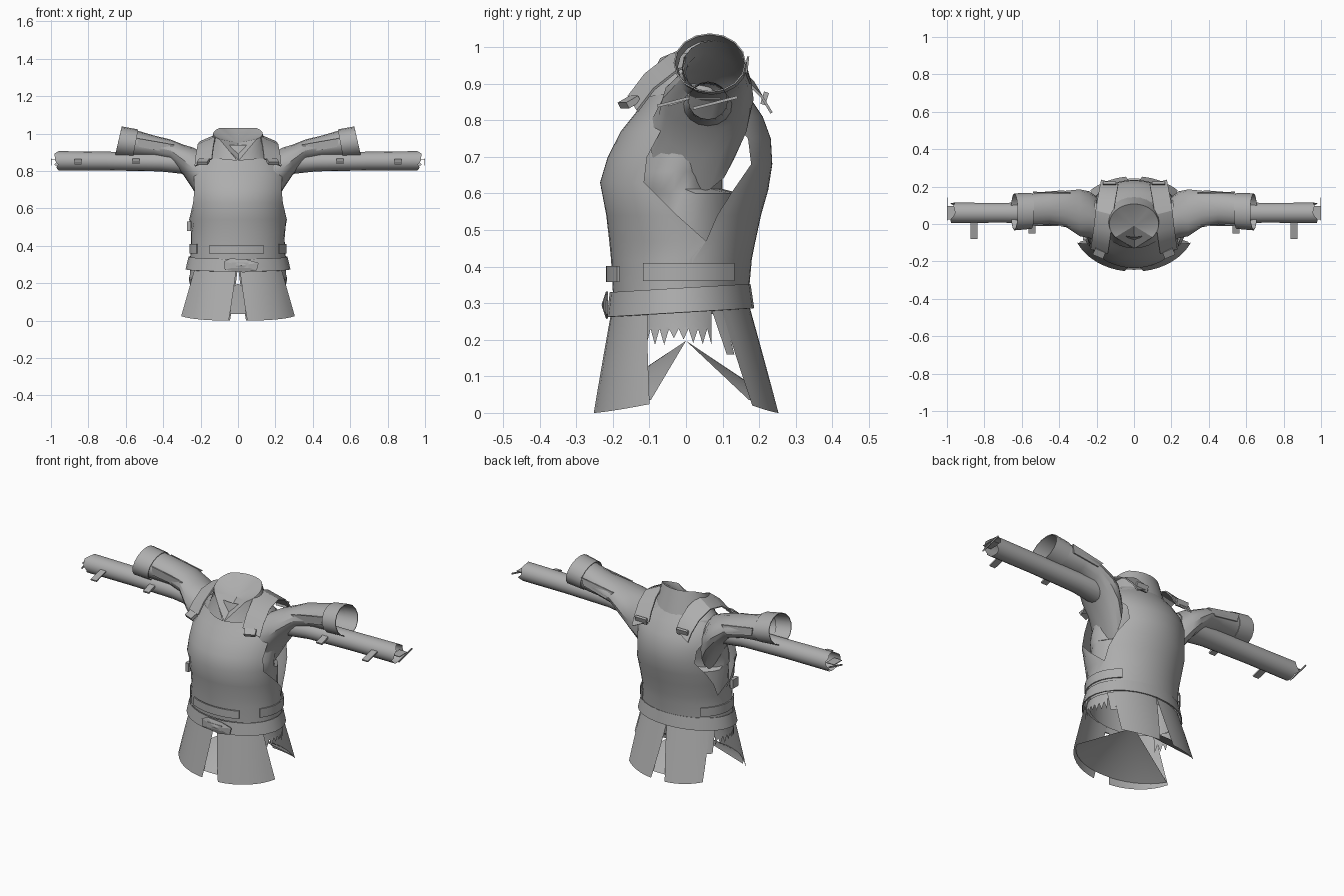
import bpy, math, random
from math import sin, cos, pi
from mathutils import Vector

random.seed(4)
cube = bpy.data.objects.get("Cube")
if cube:
    bpy.data.objects.remove(cube)

grey = bpy.data.materials.new("plain grey")
grey.use_nodes = True
grey.diffuse_color = (0.42, 0.42, 0.42, 1)
bsdf = grey.node_tree.nodes["Principled BSDF"]
bsdf.inputs["Base Color"].default_value = grey.diffuse_color
bsdf.inputs["Roughness"].default_value = 0.8


def build(name, verts, faces, mirror=False, thick=0, angle=30):
    mesh = bpy.data.meshes.new(name)
    mesh.from_pydata([tuple(v) for v in verts], [], faces)
    mesh.materials.append(grey)
    obj = bpy.data.objects.new(name, mesh)
    bpy.context.collection.objects.link(obj)
    bpy.ops.object.select_all(action='DESELECT')
    obj.select_set(True)
    bpy.context.view_layer.objects.active = obj
    if thick:
        mod = obj.modifiers.new("thickness", 'SOLIDIFY')
        mod.thickness, mod.offset = thick, 0
        bpy.ops.object.modifier_apply(modifier=mod.name)
    bpy.ops.object.shade_smooth_by_angle(angle=math.radians(angle))
    if mirror:
        obj.modifiers.new("mirror", 'MIRROR')
    return obj


def sheet(name, rows, closed=False, **kw):
    """Skin a list of equal-length point rows."""
    n = len(rows[0])
    faces = []
    for r in range(len(rows) - 1):
        for i in range(n if closed else n - 1):
            j = (i + 1) % n
            faces.append((r * n + i, r * n + j, r * n + n + j, r * n + n + i))
    return build(name, [p for row in rows for p in row], faces, **kw)


def around(a, z, rx, front, back):
    """Point on an upright oval; angle 0 faces the front."""
    return Vector((rx * sin(a), (front + back) / 2 - (back - front) / 2 * cos(a), z))


def arc(a0, a1, n, z, rx, front, back):
    return [around(a0 + (a1 - a0) * i / (n - 1), z, rx, front, back) for i in range(n)]


def hoop(z, rx, front, back, n=28):
    return arc(0, 2 * pi * (n - 1) / n, n, z, rx, front, back)


def sleeve_ring(x, cy, low, high, ry, tilt=0, n=16):
    """Oval ring across an arm, leaning by tilt."""
    mid, rz = (low + high) / 2, (high - low) / 2
    return [Vector((x - tilt * sin(2 * pi * i / n), cy + ry * cos(2 * pi * i / n),
                    mid + rz * sin(2 * pi * i / n))) for i in range(n)]


def box(name, center, size, tilt=0, turn=0, mirror=True):
    verts = []
    for sx in (-1, 1):
        for sy in (-1, 1):
            for sz in (-1, 1):
                v = Vector((sx * size[0], sy * size[1], sz * size[2])) / 2
                y, z = v.y * cos(tilt) - v.z * sin(tilt), v.y * sin(tilt) + v.z * cos(tilt)
                x, y = v.x * cos(turn) - y * sin(turn), v.x * sin(turn) + y * cos(turn)
                verts.append(Vector(center) + Vector((x, y, z)))
    faces = [(0, 1, 3, 2), (4, 6, 7, 5), (0, 4, 5, 1), (2, 3, 7, 6), (0, 2, 6, 4), (1, 5, 7, 3)]
    return build(name, verts, faces, mirror=mirror)


# Inner shirt, closing in to the neck
sheet("shirt", [hoop(*r) for r in [
    (.27, .24, -.18, .155), (.4, .235, -.18, .15), (.5, .235, -.18, .15),
    (.6, .235, -.17, .15), (.612, .235, -.165, .1), (.66, .235, -.16, .1),
    (.74, .235, -.14, .15), (.82, .235, -.1, .16), (.89, .2, -.085, .15),
    (.94, .13, -.07, .12)]], closed=True)

# Front plate: z, half width, front, back, half angle
sheet("breast_plate", [arc(-a, a, 23, z, rx, f, b) for z, rx, f, b, a in [
    (.33, .255, -.2, .172, 1.6), (.42, .25, -.205, .18, 1.75), (.47, .252, -.21, .19, 1.9),
    (.54, .262, -.218, .2, 1.5), (.63, .272, -.235, .22, 1.08), (.7, .272, -.214, .23, 1.03),
    (.77, .265, -.178, .22, 1.1), (.82, .25, -.138, .2, 1.25), (.87, .21, -.105, .16, 1.4)]])

# Back plate, standing off the shirt
sheet("back_plate", [arc(pi - a, pi + a, 21, z, rx, f, b) for z, rx, f, b, a in [
    (.33, .255, -.2, .172, 1.6), (.42, .25, -.205, .18, 1.45), (.47, .252, -.21, .19, 1.24),
    (.54, .262, -.22, .205, 1.12), (.61, .27, -.23, .225, .95), (.68, .272, -.23, .236, .72),
    (.75, .265, -.2, .232, .78), (.81, .25, -.16, .21, 1.05), (.87, .215, -.11, .17, 1.3),
    (.93, .14, -.07, .125, 1.4)]])

# Collar with a V opening, and a sunken lining
upper, lower, middle = [], [], []
for i in range(29):
    t = i / 28
    a = .85 + (2 * pi - 1.7) * t
    top = around(a, min(1.03, 1.0 - .045 * cos(a)), .132, -.107, .107)
    base = around(.02 + (2 * pi - .04) * t, .855 + .03 * sin(pi * t), .17, -.13, .15)
    upper.append(top)
    lower.append(base)
    middle.append(top.lerp(base, .5))
sheet("collar", [lower, middle, upper])
build("collar_lining", upper + [Vector((0, -.01, .95))], [(i, i + 1, 29) for i in range(28)])
build("throat_panel", [lower[0], middle[0], upper[0], (0, -.01, .95), upper[-1], middle[-1]],
      [(0, 1, 3), (1, 2, 3), (0, 3, 5), (5, 3, 4)])

# Shoulder straps and their end tabs
path = [(.185, -.145, .845), (.178, -.1, .905), (.168, -.03, .96), (.158, .06, .975),
        (.145, .14, .94), (.135, .195, .885), (.13, .222, .84)]
sheet("shoulder_strap", [[Vector(p) + Vector((s * .046, s * .012, -s * .02)) for s in (-1, 0, 1)]
                         for p in path], mirror=True, thick=.007)
box("strap_front_tab", (.185, -.155, .85), (.06, .04, .018), .5, .4)
box("strap_back_tab", (.13, .215, .86), (.07, .014, .035), -.3)

# Upper sleeve, its cuff and the overlapping seam flaps
sheet("upper_sleeve", [sleeve_ring(*r) for r in [
    (.19, .02, .6, .9, .12), (.24, .05, .7, .925, .125), (.29, .06, .775, .94, .125),
    (.36, .08, .85, .968, .098), (.45, .085, .87, .99, .086), (.56, .075, .875, 1.018, .086, .015)]],
    closed=True, mirror=True)
sheet("sleeve_cuff", [sleeve_ring(*r) for r in [
    (.548, .07, .872, 1.02, .094, .014), (.64, .065, .878, 1.036, .097, .018)]],
    closed=True, mirror=True, thick=.004)
for k, y in enumerate((-.008, .165)):
    build("sleeve_fold_%d" % (k + 1), [(.34, y, .94), (.54, y + .005, .975), (.53, y, .93),
          (.38, y + .012, .9)], [(0, 1, 2, 3)], mirror=True, thick=.006)

# Forearm tube with a frayed end and a thin wrist clip
fore = [sleeve_ring(*r) for r in [
    (.2, .05, .76, .9, .08), (.3, .06, .785, .9, .07), (.42, .06, .798, .9, .058),
    (.7, .06, .803, .903, .053), (.95, .06, .803, .906, .054)]]
fore.append([p + Vector((random.uniform(.005, .035), 0, 0)) for p in fore[-1]])
sheet("forearm", fore, closed=True, mirror=True)
box("wrist_plate", (.975, .06, .86), (.05, .07, .004))
box("wrist_clip", (.998, .08, .848), (.004, .125, .008), .25)
box("forearm_tab", (.855, -.035, .85), (.036, .09, .008), .25)
box("elbow_tab", (.545, -.02, .852), (.036, .06, .01), .3)

# Belt dipping to the front, buckle, waist strips
belt = [hoop(.275, .278, -.214, .184), hoop(.342, .262, -.206, .174)]
for p in belt[0] + belt[1]:
    p.z += .06 * p.y
sheet("belt", belt, closed=True, thick=.005)
outline = [(-.075, .315), (-.04, .332), (.05, .325), (.11, .308), (.1, .27), (.03, .258), (-.07, .272)]
build("buckle", [(x, -.216, z) for x, z in outline] + [(.015, -.228, .295)],
      [(i, (i + 1) % 7, 7) for i in range(7)], thick=.006, angle=10)
box("buckle_bar", (.01, -.221, .295), (.09, .012, .03), mirror=False)
sheet("front_strip", [arc(-.62, .55, 9, z, .262, -.215, .185) for z in (.358, .402)], thick=.008)
sheet("side_strip", [arc(1.02, 2.35, 9, z, .257, -.212, .19) for z in (.36, .41)],
      mirror=True, thick=.006)
box("rib_tab", (-.262, -.06, .505), (.02, .05, .05), mirror=False)


# Split skirt panels over a tent-shaped lining
def skirt(name, top_span, hem_span, lift):
    n, steps, rows = 9, 4, []
    for k in range(steps + 1):
        t = k / steps
        a0, a1 = [p + (q - p) * t for p, q in zip(top_span, hem_span)]
        row = arc(a0, a1, n, .29 * (1 - t), .262 + .068 * t, -.202 - .053 * t, .174 + .081 * t)
        for i, p in enumerate(row):
            p.z += lift * t * (i / (n - 1)) ** 2
        rows.append(row)
    sheet(name, rows, mirror=True)
    middle = round(hem_span[0] / pi) * pi
    rim = arc(middle, hem_span[1], n, .035, .318, -.245, .243)
    build(name + "_lining", rim + [Vector((0, 0, .197))],
          [(i, i + 1, n) for i in range(n - 1)], mirror=True)


skirt("front_skirt", (.03, 1.06), (.15, 1.17), .024)
skirt("back_skirt", (pi, pi - .95), (pi - .13, pi - .78), .02)
sheet("back_skirt_step", [arc(pi - .9, pi - b, 5, z, rx, -.21, yb) for z, rx, yb, b in
      ((.28, .262, .176, 1.1), (.16, .288, .212, 1.02))], mirror=True)

# Torn cloth showing at each hip
torn = arc(1.02, 2.05, 15, .28, .255, -.195, .168)
sheet("torn_cloth", [torn, [p + Vector((.004, 0, -.045)) for p in torn],
      [p + Vector((.008, 0, -.05 if i % 2 else -random.uniform(.07, .1)))
       for i, p in enumerate(torn)]], mirror=True)
